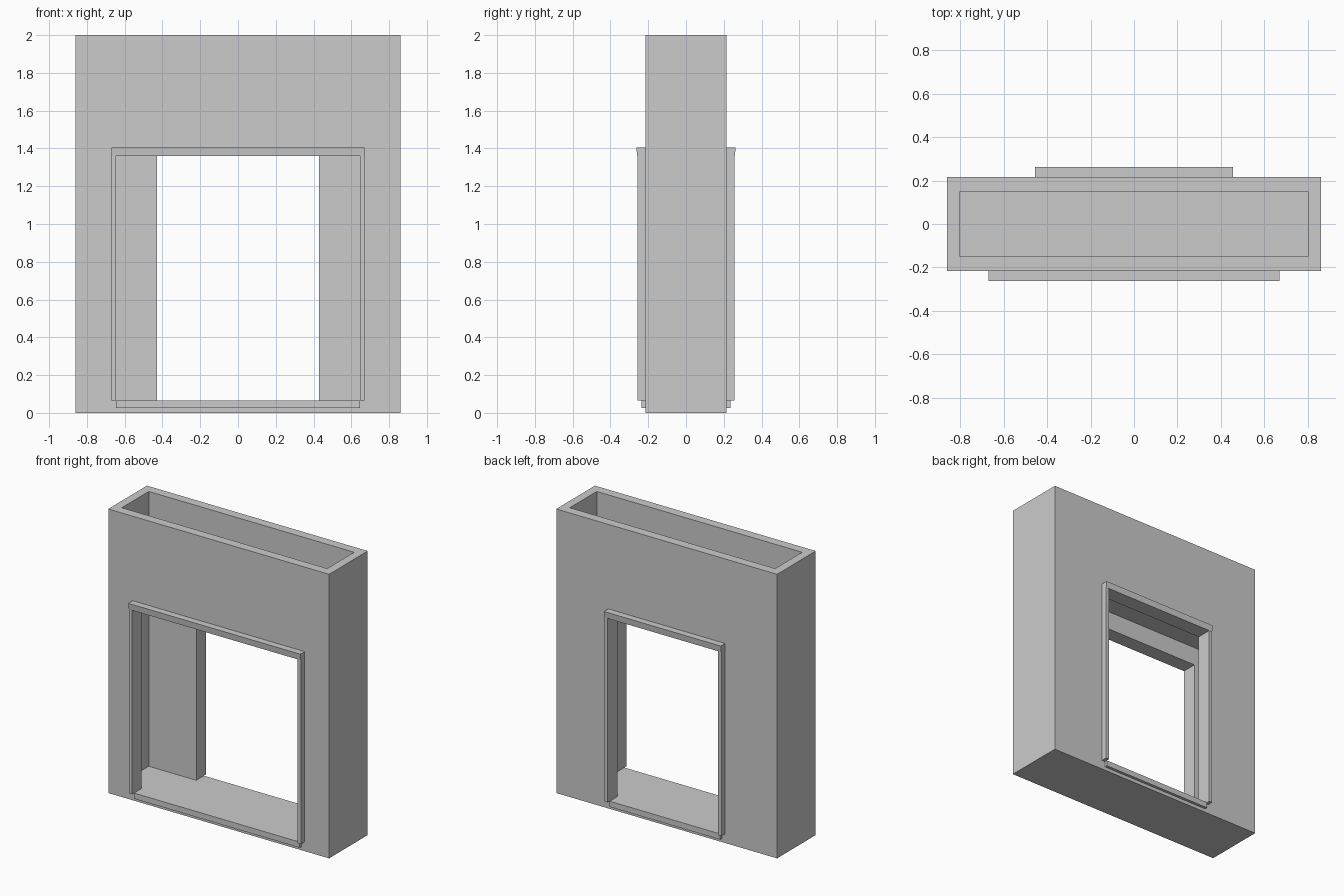
import bpy
import bmesh

if "Cube" in bpy.data.objects:
    bpy.data.objects.remove(bpy.data.objects["Cube"])

W, D, H = 0.86, 0.215, 2.0        # shell half width, half depth, height
IW, ID = 0.80, 0.15               # inner half width and half depth
FLOOR, HEAD = 0.065, 1.36         # bottom and top of the openings
CEIL_LOW, CEIL_TOP = 1.49, 1.55   # slab closing the passage


def prism(name, profile, x0, x1):
    """Extrude a (y, z) profile along x."""
    bm = bmesh.new()
    face = bm.faces.new([bm.verts.new((x0, y, z)) for y, z in profile])
    ext = bmesh.ops.extrude_face_region(bm, geom=[face])
    moved = [v for v in ext["geom"] if isinstance(v, bmesh.types.BMVert)]
    bmesh.ops.translate(bm, verts=moved, vec=(x1 - x0, 0, 0))
    bmesh.ops.recalc_face_normals(bm, faces=bm.faces)
    mesh = bpy.data.meshes.new(name)
    bm.to_mesh(mesh)
    bm.free()
    obj = bpy.data.objects.new(name, mesh)
    bpy.context.collection.objects.link(obj)
    return obj


def box(name, x0, x1, y0, y1, z0, z1):
    return prism(name, [(y0, z0), (y1, z0), (y1, z1), (y0, z1)], x0, x1)


def cut(target, cutter):
    """Subtract the cutter, apply, and discard it."""
    mod = target.modifiers.new("cut", 'BOOLEAN')
    mod.operation = 'DIFFERENCE'
    mod.solver = 'EXACT'
    mod.object = cutter
    bpy.context.view_layer.objects.active = target
    bpy.ops.object.modifier_apply(modifier=mod.name)
    bpy.data.objects.remove(cutter, do_unlink=True)


# Hollow wall shell: room between the doorways and open recess at the top
shell = box("wall_shell", -W, W, -D, D, 0, H)
cut(shell, box("room_cutter", -IW, IW, -ID, ID, FLOOR, CEIL_LOW))
cut(shell, box("recess_cutter", -IW, IW, -ID, ID, CEIL_TOP, H + 0.2))

# Wide doorway in front, narrow one behind, each with its trim
for side, s, half in (("front", -1, 0.645), ("back", 1, 0.43)):
    y0, y1 = sorted((s * 0.05, s * 0.4))
    cut(shell, box(side + "_opening_cutter", -half, half, y0, y1, FLOOR, HEAD))

    # Lintel with a slightly sloped face
    out = half + 0.025
    prism(side + "_lintel",
          [(s * D, HEAD), (s * 0.258, HEAD), (s * 0.263, 1.405), (s * D, 1.405)],
          -out, out)

    # Jambs
    ya, yb = sorted((s * D, s * 0.257))
    for label, m in (("left", -1), ("right", 1)):
        xa, xb = sorted((m * half, m * out))
        box(f"{side}_{label}_jamb", xa, xb, ya, yb, FLOOR, HEAD)

    # Sill
    ya, yb = sorted((s * D, s * 0.235))
    box(side + "_sill", -half, half, ya, yb, 0.025, FLOOR)
